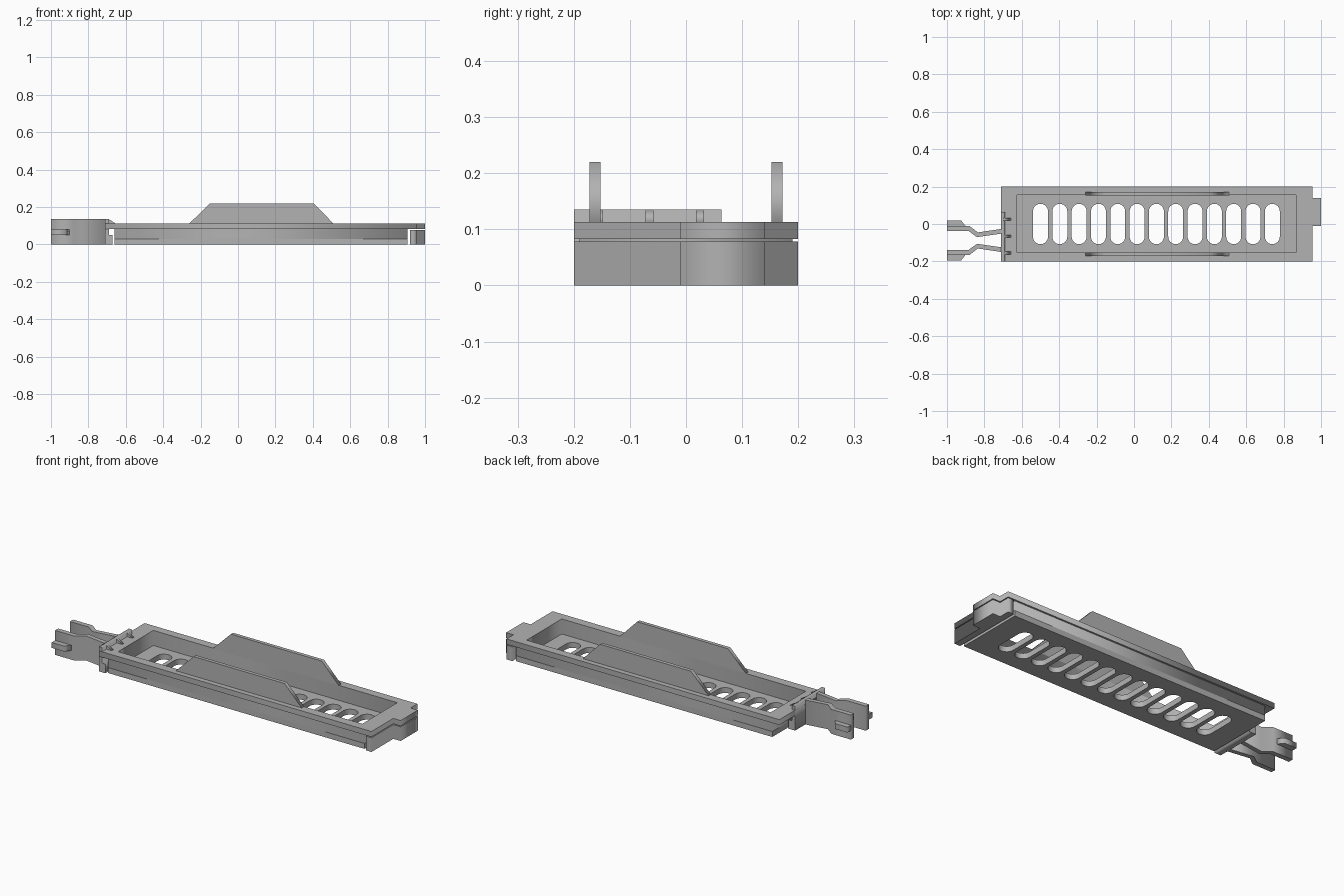
import bpy, bmesh, math
from mathutils import Matrix

cube = bpy.data.objects.get("Cube")
if cube:
    bpy.data.objects.remove(cube, do_unlink=True)

grey = bpy.data.materials.new("plain grey")
grey.use_nodes = True
grey.diffuse_color = (0.45, 0.45, 0.45, 1)
grey.node_tree.nodes["Principled BSDF"].inputs["Base Color"].default_value = grey.diffuse_color


def plate(name, loops, low, high, upright=False):
    """Extrude an outline, with optional holes, along z (or along y if upright)."""
    curve = bpy.data.curves.new(name, 'CURVE')
    curve.dimensions = '2D'
    curve.fill_mode = 'BOTH'
    curve.extrude = (high - low) / 2
    for loop in loops:
        spline = curve.splines.new('POLY')
        spline.points.add(len(loop) - 1)
        for point, (u, v) in zip(spline.points, loop):
            point.co = (u, v, 0, 1)
        spline.use_cyclic_u = True
    temp = bpy.data.objects.new(name, curve)
    bpy.context.scene.collection.objects.link(temp)
    bpy.context.view_layer.update()
    graph = bpy.context.evaluated_depsgraph_get()
    mesh = bpy.data.meshes.new_from_object(temp.evaluated_get(graph))
    bpy.data.objects.remove(temp, do_unlink=True)
    bm = bmesh.new()
    bm.from_mesh(mesh)
    mid = (low + high) / 2
    if upright:
        place = Matrix.Translation((0, mid, 0)) @ Matrix.Rotation(math.pi / 2, 4, 'X')
    else:
        place = Matrix.Translation((0, 0, mid))
    bm.transform(place)
    bmesh.ops.remove_doubles(bm, verts=bm.verts, dist=1e-5)
    bmesh.ops.recalc_face_normals(bm, faces=bm.faces)
    bm.to_mesh(mesh)
    bm.free()
    mesh.materials.clear()
    mesh.materials.append(grey)
    obj = bpy.data.objects.new(name, mesh)
    bpy.context.scene.collection.objects.link(obj)
    return obj


def rect(x0, x1, y0, y1):
    return [(x0, y0), (x1, y0), (x1, y1), (x0, y1)]


def slot(x, half_length, radius, steps=12):
    """Rounded slot outline, long in y."""
    points = []
    for side in (1, -1):
        for i in range(steps + 1):
            a = math.pi * i / steps
            points.append((x + side * radius * math.cos(a),
                           side * (half_length - radius + radius * math.sin(a))))
    return points


# Tray: slotted floor, walls and the wider flange on top
pocket = rect(-0.625, 0.865, -0.152, 0.154)
body = rect(-0.66, 0.905, -0.19, 0.19)
slots = [slot(-0.5 + 0.1033 * i, 0.108, 0.04) for i in range(13)]
floor = plate("tray_floor", [body] + slots, 0, 0.03)
plate("tray_walls", [body, pocket], 0.03, 0.084)
tab_outline = [(0.955, -0.2), (0.955, -0.01), (1.0, -0.01), (1.0, 0.14),
               (0.955, 0.14), (0.955, 0.2)]
plate("top_flange", [[(-0.71, 0.2), (-0.71, -0.2)] + tab_outline, pocket], 0.083, 0.113)

# Separate end skirt below the tab
plate("end_skirt", [[(0.92, 0.2), (0.92, -0.2)] + tab_outline], 0, 0.078)

# Upright side fins
fin = [(-0.26, 0.112), (0.51, 0.112), (0.405, 0.22), (-0.15, 0.22)]
plate("front_fin", [fin], -0.172, -0.152, upright=True)
plate("back_fin", [fin], 0.152, 0.172, upright=True)

# Clip mount: stepped plate with small gussets
mount = [(-0.71, 0), (-0.67, 0), (-0.67, 0.05), (-0.69, 0.05), (-0.69, 0.135), (-0.71, 0.135)]
plate("clip_mount", [mount], -0.2, 0.063, upright=True)
gusset = [(-0.70, 0.112), (-0.655, 0.112), (-0.69, 0.135), (-0.70, 0.135)]
for i, y in enumerate((0.025, -0.065, -0.155)):
    plate(f"clip_gusset_{i + 1}", [gusset], y - 0.007, y + 0.007, upright=True)

# Two mirrored spring arms with gripping ledges
centre = -0.088
arm = [(-1, -0.01), (-0.88, -0.01), (-0.835, -0.045), (-0.70, -0.025),
       (-0.70, -0.05), (-0.84, -0.07), (-0.885, -0.037), (-1, -0.037)]
ledge = [(-1, 0.02), (-0.925, 0.02), (-0.9, -0.012), (-1, -0.012)]
for side, flip in (("back", False), ("front", True)):
    for part, outline, low, high in (("arm", arm, 0, 0.135), ("ledge", ledge, 0.05, 0.08)):
        shape = [(x, 2 * centre - y if flip else y) for x, y in outline]
        plate(f"{side}_clip_{part}", [shape], low, high)

# Smooth only the rounded slot ends
bpy.ops.object.select_all(action='DESELECT')
floor.select_set(True)
bpy.context.view_layer.objects.active = floor
bpy.ops.object.shade_smooth_by_angle(angle=math.radians(30))
